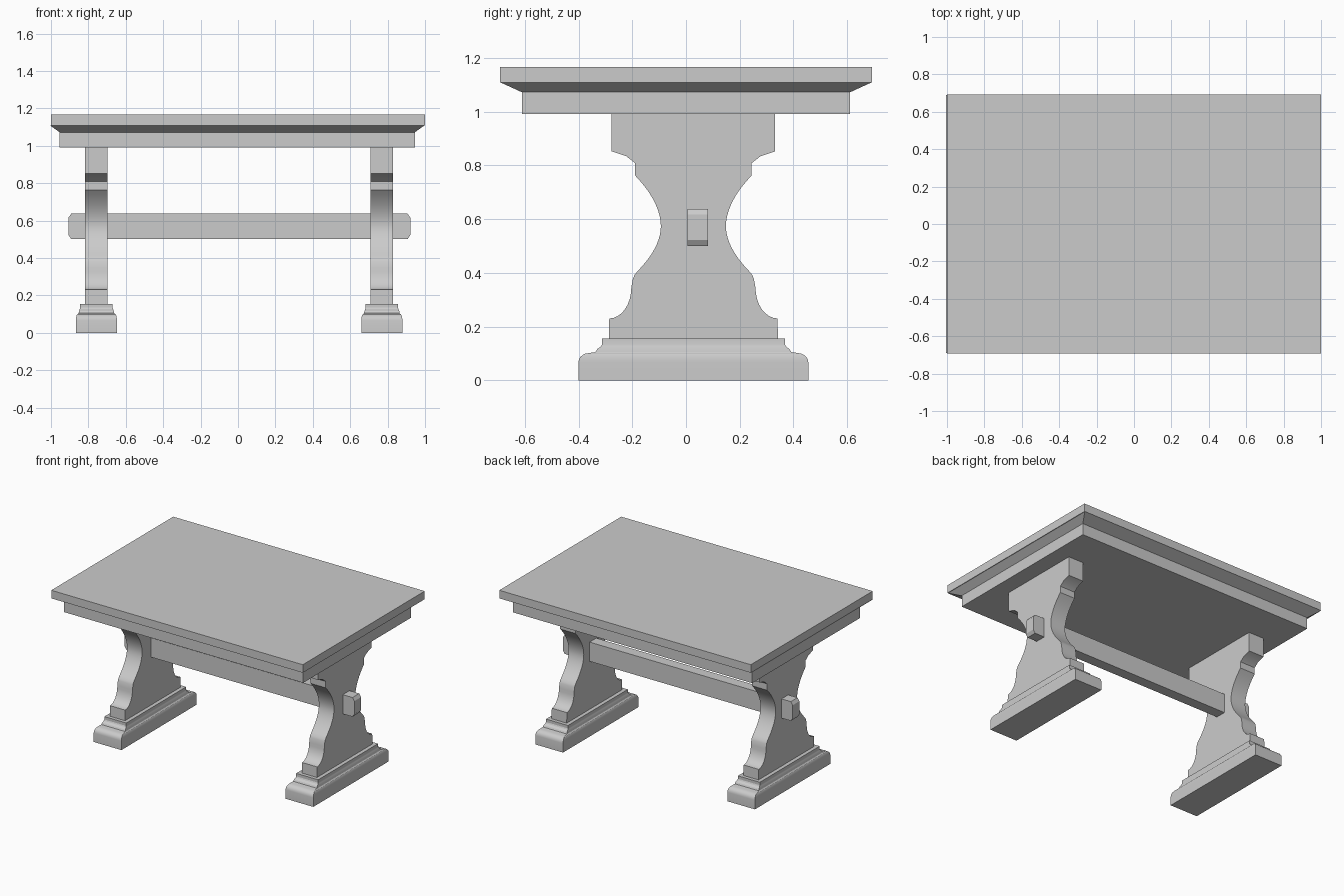
import bpy
import math

if "Cube" in bpy.data.objects:
    bpy.data.objects.remove(bpy.data.objects["Cube"])


def make_object(name, verts, faces, smooth=False):
    mesh = bpy.data.meshes.new(name)
    mesh.from_pydata(verts, [], faces)
    mesh.update()
    obj = bpy.data.objects.new(name, mesh)
    bpy.context.collection.objects.link(obj)
    if smooth:
        bpy.ops.object.select_all(action='DESELECT')
        obj.select_set(True)
        bpy.context.view_layer.objects.active = obj
        bpy.ops.object.shade_smooth_by_angle(angle=math.radians(25))
    return obj


def bridge(rings):
    """Vertices and faces of a closed solid through equal-length rings."""
    n = len(rings[0])
    verts = [v for ring in rings for v in ring]
    faces = [tuple(reversed(range(n))), tuple(range(len(verts) - n, len(verts)))]
    for r in range(len(rings) - 1):
        a, b = r * n, (r + 1) * n
        faces += [(a + i, a + (i + 1) % n, b + (i + 1) % n, b + i) for i in range(n)]
    return verts, faces


def stacked_rectangles(name, cx, cy, levels, smooth=False):
    """Moulded block from (half x, half y, z) levels, bottom to top."""
    rings = [[(cx - hx, cy - hy, z), (cx + hx, cy - hy, z),
              (cx + hx, cy + hy, z), (cx - hx, cy + hy, z)] for hx, hy, z in levels]
    return make_object(name, *bridge(rings), smooth)


# Table top: bevelled slab with the apron below
stacked_rectangles("table_top", 0, 0, [
    (1.0, 0.6925, 1.108), (1.0, 0.6925, 1.166)])
stacked_rectangles("apron", -0.004, 0, [
    (0.95, 0.611, 0.99), (0.95, 0.611, 1.072), (1.0, 0.69, 1.108)])

# Half profile of the trestle leg: (half width, z), bottom to top
profile = [(0.315, 0.15), (0.313, 0.23)]
for i in range(1, 9):  # lower cove
    a = math.radians(90 * i / 8)
    profile.append((0.313 - 0.082 * math.sin(a), 0.345 - 0.115 * math.cos(a)))
profile += [(0.225, 0.378), (0.219, 0.392), (0.205, 0.409)]
for i in range(1, 11):  # lower half of the waist
    t = 1 - i / 10
    profile.append((0.121 + 0.084 * t ** 1.9, 0.573 - 0.164 * t))
for i in range(1, 11):  # upper half of the waist
    t = i / 10
    profile.append((0.121 + 0.096 * t ** 1.9, 0.573 + 0.189 * t))
profile += [(0.217, 0.808), (0.25, 0.834), (0.304, 0.852), (0.304, 0.992)]

# Foot moulding: (half x, half y, z)
foot = [(0.11, 0.428, 0.0), (0.11, 0.428, 0.065)]
for i in range(1, 6):
    a = math.radians(90 * i / 5)
    foot.append((0.098 + 0.012 * math.cos(a), 0.39 + 0.038 * math.cos(a),
                 0.065 + 0.036 * math.sin(a)))
foot += [(0.095, 0.364, 0.105), (0.093, 0.358, 0.116), (0.089, 0.344, 0.126),
         (0.087, 0.34, 0.134), (0.087, 0.34, 0.155)]

# Two trestles, each with a shaped leg and a foot
CY = 0.0275
for side, cx in (("left", -0.757), ("right", 0.769)):
    outline = [(h, z) for h, z in profile] + [(-h, z) for h, z in reversed(profile)]
    rings = [[(x, CY + h, z) for h, z in outline] for x in (cx - 0.06, cx + 0.06)]
    make_object(side + "_leg", *bridge(rings), True)
    stacked_rectangles(side + "_foot", cx, CY, foot, True)

# Stretcher beam with chamfered ends, passing through both legs
x0, x1, z0, z1 = -0.906, 0.921, 0.50, 0.638
cx, cz = 0.015, 0.022
outline = [(x0 + cx, z0), (x0, z0 + cz), (x0, z1 - cz), (x0 + cx, z1),
           (x1 - cx, z1), (x1, z1 - cz), (x1, z0 + cz), (x1 - cx, z0)]
make_object("stretcher", *bridge([[(x, y, z) for x, z in reversed(outline)]
                                  for y in (0.082, 0.006)]))
